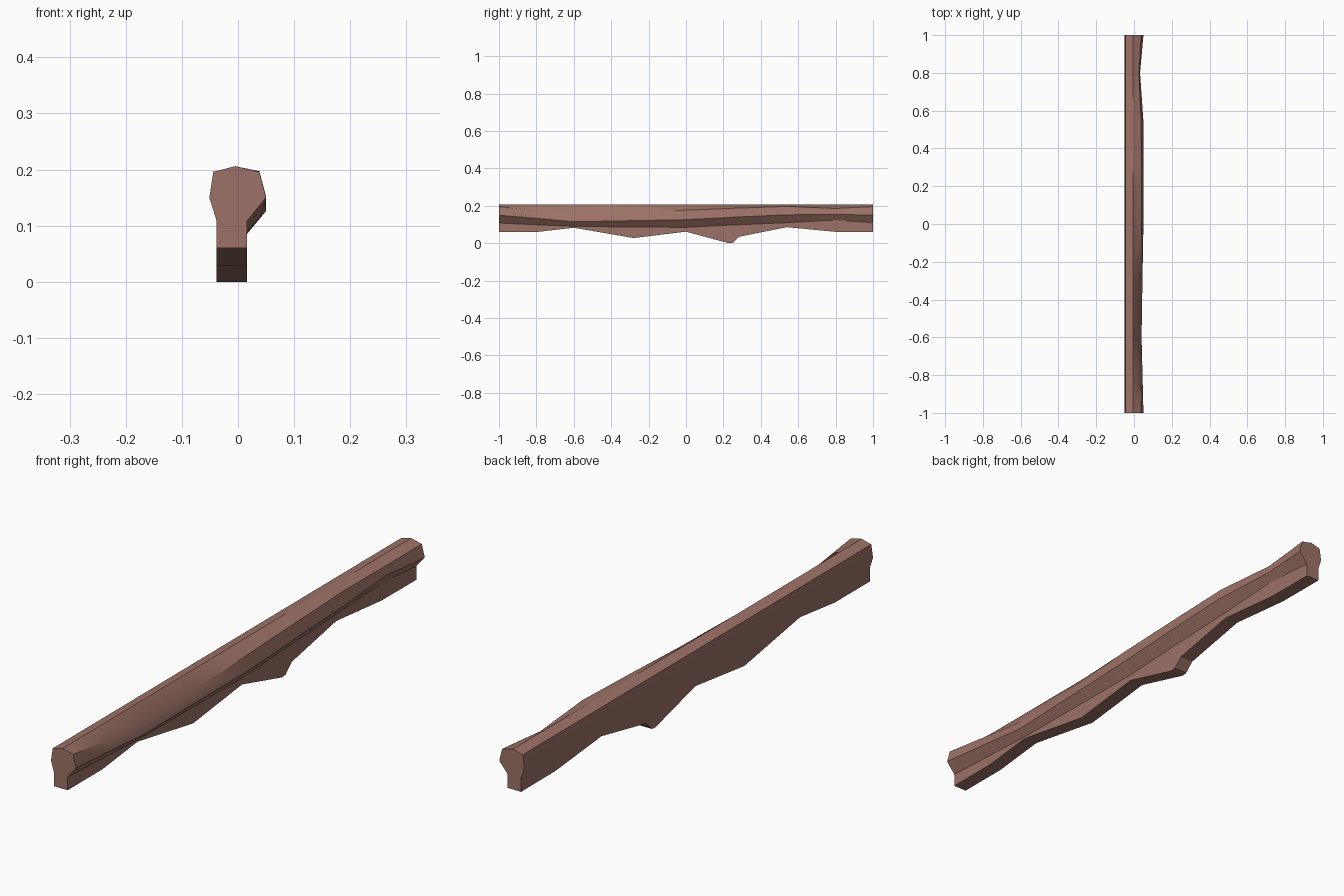
import bpy, bmesh, math

# Stations along the beam:
# y, bottom z, neck z, bulge x, bulge z, shoulder x, shoulder z
stations = [
    (-1.00, 0.060, 0.108, 0.050, 0.150, 0.038, 0.196),
    (-0.80, 0.060, 0.099, 0.045, 0.133, 0.035, 0.172),
    (-0.60, 0.083, 0.090, 0.040, 0.115, 0.032, 0.148),
    (-0.28, 0.028, 0.087, 0.045, 0.121, 0.036, 0.163),
    (0.00, 0.062, 0.085, 0.050, 0.126, 0.039, 0.177),
    (0.23, 0.000, 0.097, 0.050, 0.138, 0.039, 0.186),
    (0.25, 0.002, 0.098, 0.050, 0.139, 0.039, 0.187),
    (0.285, 0.035, 0.099, 0.050, 0.141, 0.039, 0.188),
    (0.54, 0.086, 0.110, 0.050, 0.152, 0.038, 0.197),
    (0.80, 0.061, 0.124, 0.032, 0.155, 0.026, 0.186),
    (1.00, 0.060, 0.110, 0.050, 0.150, 0.038, 0.196),
]


def section(s):
    y, bottom, neck, bx, bz, sx, sz = s
    pts = [(-0.005, 0.206), (sx, sz), (bx, bz), (0.016, neck), (0.016, bottom),
           (-0.038, bottom), (-0.038, 0.108), (-0.051, 0.150), (-0.044, 0.196)]
    return [(x, y, z) for x, z in pts]


# Carved beam lofted through the stations
bm = bmesh.new()
rings = [[bm.verts.new(p) for p in section(s)] for s in stations]
n = len(rings[0])
for a, b in zip(rings, rings[1:]):
    for i in range(n):
        j = (i + 1) % n
        bm.faces.new((a[i], a[j], b[j], b[i]))
bm.faces.new(rings[0])
bm.faces.new(rings[-1])
bmesh.ops.recalc_face_normals(bm, faces=bm.faces)

mesh = bpy.data.meshes.new("wooden_beam")
bm.to_mesh(mesh)
bm.free()
beam = bpy.data.objects.new("wooden_beam", mesh)
bpy.context.collection.objects.link(beam)

# Reddish brown wood
wood = bpy.data.materials.new("wood")
wood.diffuse_color = (0.34, 0.17, 0.135, 1)
mesh.materials.append(wood)

# Soft shading between shallow facets
bpy.context.view_layer.objects.active = beam
beam.select_set(True)
bpy.ops.object.shade_smooth_by_angle(angle=math.radians(30))
